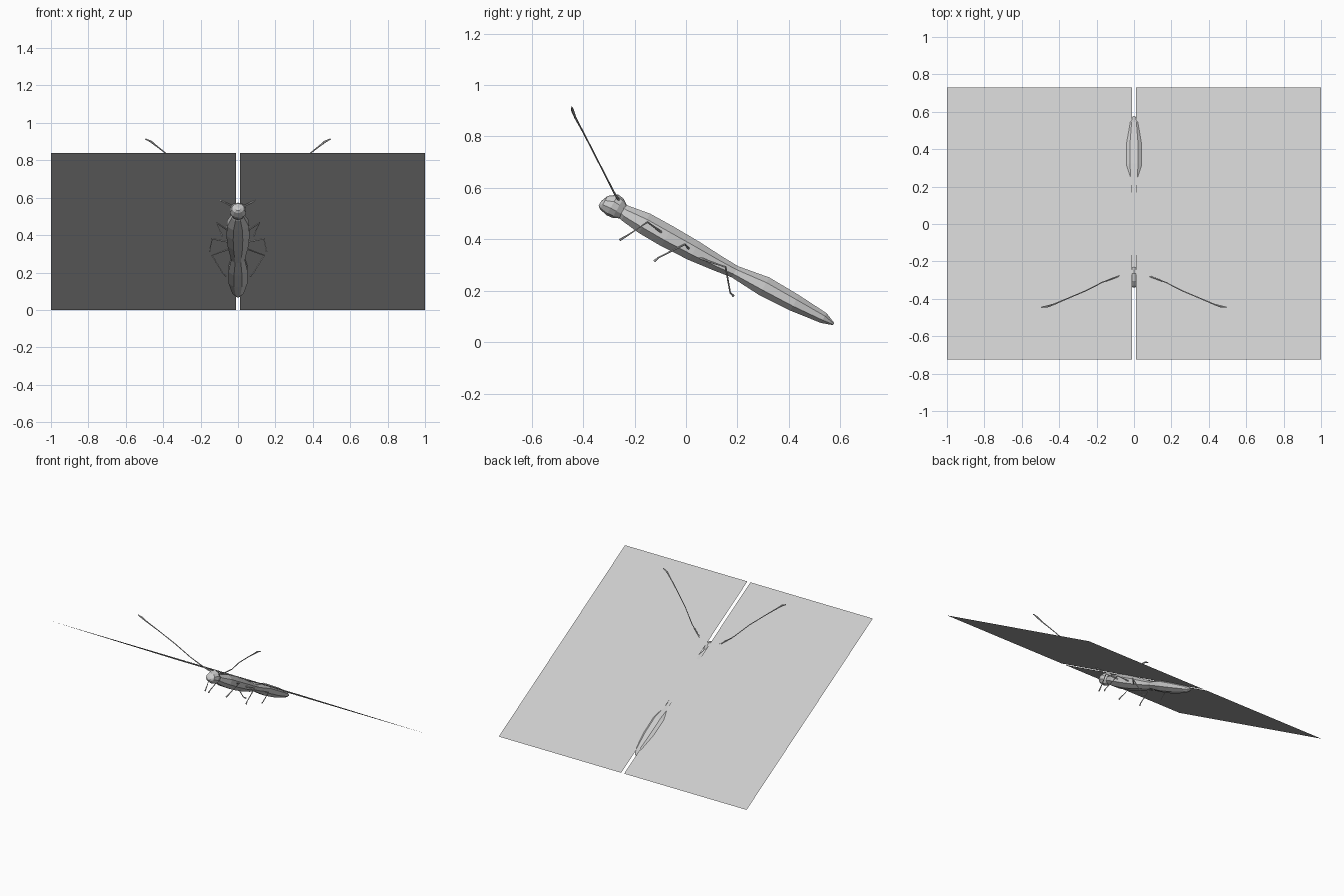
import bpy, bmesh, math
from mathutils import Vector

if "Cube" in bpy.data.objects:
    bpy.data.objects.remove(bpy.data.objects["Cube"])

C, S = math.cos(math.radians(30)), math.sin(math.radians(30))


def tilt(x, u, v):
    """Point from the insect's own axes (u along body, v across it) to the world."""
    return Vector((x, u * C + v * S, -u * S + v * C))


def finish(name, bm):
    bmesh.ops.recalc_face_normals(bm, faces=bm.faces)
    me = bpy.data.meshes.new(name)
    bm.to_mesh(me)
    bm.free()
    ob = bpy.data.objects.new(name, me)
    bpy.context.collection.objects.link(ob)
    return ob


def loft(name, rings):
    """Closed low-poly tube from a list of point rings."""
    bm = bmesh.new()
    loops = [[bm.verts.new(p) for p in r] for r in rings]
    n = len(loops[0])
    for a, b in zip(loops, loops[1:]):
        for i in range(n):
            j = (i + 1) % n
            bm.faces.new((a[i], a[j], b[j], b[i]))
    bm.faces.new(loops[0])
    bm.faces.new(loops[-1])
    return finish(name, bm)


def body_part(name, sections, n=8):
    """Sections: (u, top v, bottom v, half width)."""
    k = 1 / math.cos(math.pi / n)
    rings = []
    for u, top, bot, w in sections:
        ring = []
        for i in range(n):
            a = 2 * math.pi * (i + 0.5) / n
            ring.append(tilt(w * k * math.cos(a), u,
                             (top + bot) / 2 + (top - bot) / 2 * k * math.sin(a)))
        rings.append(ring)
    return loft(name, rings)


def limb(name, pts, radii, side, n=6):
    """Thin jointed tube along a path, mirrored by side."""
    pts = [Vector((p[0] * side, p[1], p[2])) for p in pts]
    rings = []
    for i, p in enumerate(pts):
        d = (pts[min(i + 1, len(pts) - 1)] - pts[max(i - 1, 0)]).normalized()
        e = d.cross(Vector((0.3, 0.9, 0.2))).normalized()
        f = d.cross(e)
        rings.append([p + radii[i] * (e * math.cos(2 * math.pi * k / n)
                                      + f * math.sin(2 * math.pi * k / n))
                      for k in range(n)])
    return loft(name, rings)


# Thorax and abdomen
body_part("body", [
    (-0.480, 0.345, 0.295, 0.025), (-0.455, 0.348, 0.285, 0.034),
    (-0.371, 0.363, 0.276, 0.058), (-0.270, 0.365, 0.275, 0.062),
    (-0.150, 0.364, 0.282, 0.056), (-0.050, 0.359, 0.295, 0.044),
    (0.028, 0.357, 0.307, 0.037), (0.155, 0.380, 0.301, 0.052),
    (0.290, 0.378, 0.309, 0.050), (0.417, 0.371, 0.327, 0.030),
    (0.462, 0.353, 0.343, 0.008)])

# Head
body_part("head", [
    (-0.560, 0.310, 0.290, 0.012), (-0.548, 0.339, 0.282, 0.032),
    (-0.515, 0.363, 0.275, 0.043), (-0.490, 0.360, 0.278, 0.040),
    (-0.462, 0.343, 0.290, 0.026)], 10)

ANTENNA = [(0.02, -0.260, 0.550), (0.08, -0.278, 0.578), (0.17, -0.312, 0.645),
           (0.26, -0.358, 0.735), (0.36, -0.400, 0.817), (0.43, -0.430, 0.872),
           (0.465, -0.441, 0.900), (0.495, -0.445, 0.914)]
LEGS = {
    "front_leg": [(0.04, -0.080, 0.416), (0.115, -0.150, 0.467),
                  (0.095, -0.220, 0.420), (0.085, -0.258, 0.397)],
    "middle_leg": [(0.04, 0.013, 0.362), (0.138, -0.005, 0.381),
                   (0.150, -0.108, 0.328), (0.152, -0.124, 0.314)],
    "hind_leg": [(0.04, 0.045, 0.330), (0.140, 0.154, 0.292),
                 (0.078, 0.172, 0.192), (0.064, 0.185, 0.180)],
}

for side, tag in ((-1, "left"), (1, "right")):
    # Flat wing panels
    bm = bmesh.new()
    bm.faces.new([bm.verts.new((x * side, y, z)) for x, y, z in (
        (0.012, -0.725, 0.84), (1, -0.725, 0.84), (1, 0.73, 0), (0.012, 0.73, 0))])
    finish(tag + "_wing", bm)
    # Antennae with thickened tips
    limb(tag + "_antenna", ANTENNA,
         [0.005, 0.004, 0.003, 0.003, 0.003, 0.004, 0.006, 0.003], side)
    # Three jointed legs
    for name, pts in LEGS.items():
        limb(tag + "_" + name, pts, [0.005, 0.004, 0.003, 0.005], side)
